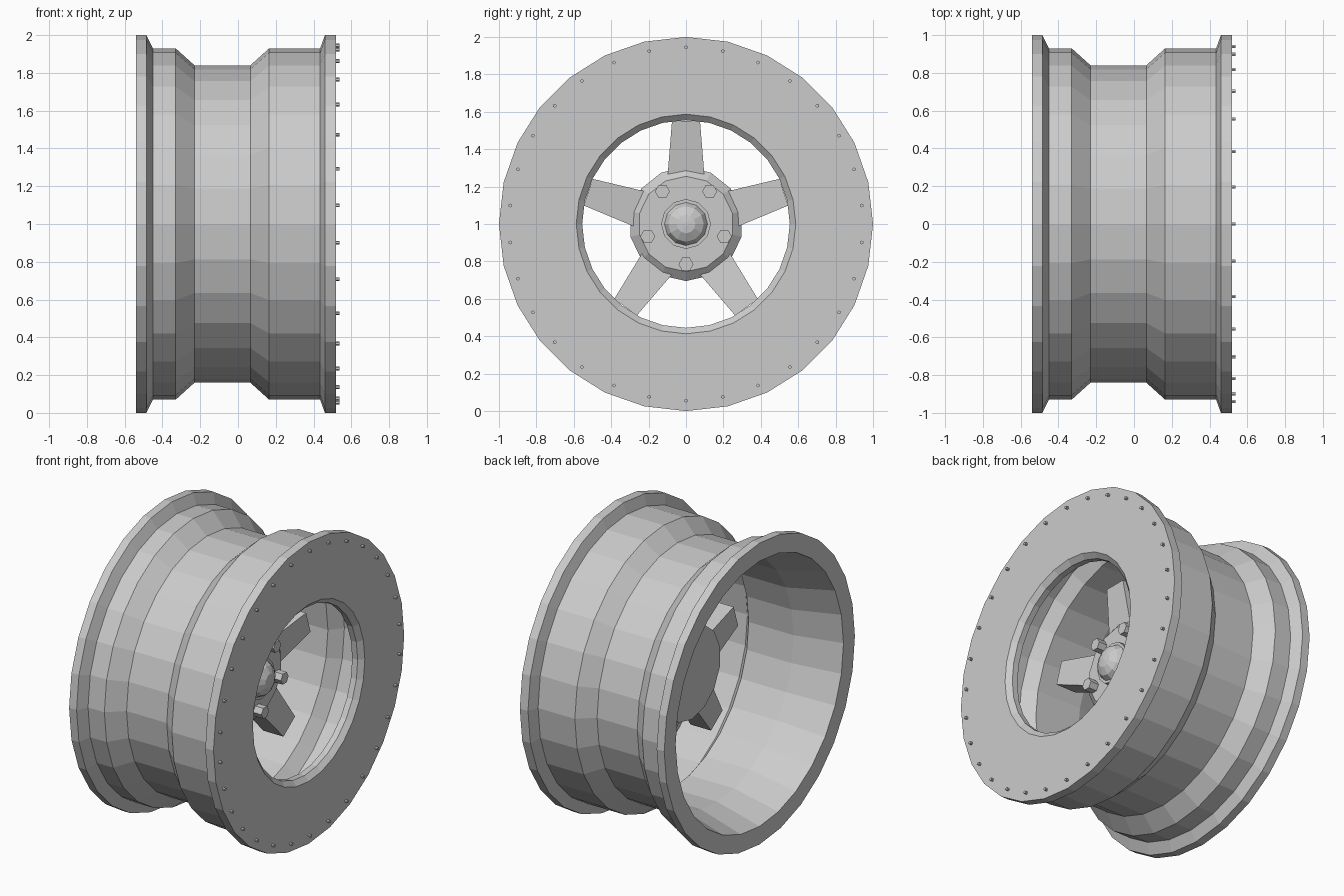
import bpy, bmesh
from math import sin, cos, pi, radians

if "Cube" in bpy.data.objects:
    bpy.data.objects.remove(bpy.data.objects["Cube"])

AXIS_Z = 1.0  # wheel axis runs along x at this height


def finish(name, bm):
    bmesh.ops.recalc_face_normals(bm, faces=bm.faces[:])
    me = bpy.data.meshes.new(name)
    bm.to_mesh(me)
    bm.free()
    ob = bpy.data.objects.new(name, me)
    ob.location.z = AXIS_Z
    bpy.context.collection.objects.link(ob)
    return ob


def lathe(bm, profile, sides, closed=False, cy=0.0, cz=0.0, start=pi / 2):
    """Spin (x, radius) points about the x axis; open profiles get end caps."""
    rings = []
    for x, r in profile:
        rings.append([bm.verts.new((x, cy + r * cos(start + 2 * pi * i / sides),
                                    cz + r * sin(start + 2 * pi * i / sides)))
                      for i in range(sides)])
    n = len(rings)
    for k in range(n if closed else n - 1):
        a, b = rings[k], rings[(k + 1) % n]
        for i in range(sides):
            j = (i + 1) % sides
            bm.faces.new((a[i], a[j], b[j], b[i]))
    if not closed:
        bm.faces.new(rings[0])
        bm.faces.new(rings[-1])


# Rim barrel with drop centre, flanges and front face plate
bm = bmesh.new()
lathe(bm, [(-.54, 1), (-.485, 1), (-.45, .93), (-.33, .93), (-.23, .84),
           (.065, .84), (.165, .93), (.435, .93), (.46, 1), (.52, 1),
           (.52, .89), (.52, .587), (.49, .555), (.45, .555), (.43, .88),
           (.165, .88), (.1, .80), (-.23, .80), (-.54, .88)], 28, closed=True)
finish("rim", bm)

# Small bolts around the outer edge
bm = bmesh.new()
for i in range(30):
    a = pi / 2 + 2 * pi * i / 30
    lathe(bm, [(.51, .01), (.538, .01)], 6, cy=.945 * cos(a), cz=.945 * sin(a))
finish("edge_bolts", bm)

# Hub disc with chamfered front
bm = bmesh.new()
lathe(bm, [(-.04, .305), (.10, .305), (.14, .255)], 14)
finish("hub", bm)

# Tapered spokes
bm = bmesh.new()
for k in range(5):
    a = pi / 2 + radians(72 * k)
    rings = []
    for r, w, x0, x1 in ((.24, .10, -.02, .11), (.55, .075, 0, .15)):
        rings.append([bm.verts.new((x, r * cos(a) - s * w * sin(a),
                                    r * sin(a) + s * w * cos(a)))
                      for x, s in ((x0, -1), (x0, 1), (x1, 1), (x1, -1))])
    p, q = rings
    for i in range(4):
        j = (i + 1) % 4
        bm.faces.new((p[i], p[j], q[j], q[i]))
    bm.faces.new(p)
    bm.faces.new(q)
finish("spokes", bm)

# Hexagonal lug nuts between the spokes
bm = bmesh.new()
for k in range(5):
    a = -pi / 2 + radians(72 * k)
    lathe(bm, [(.12, .04), (.20, .04)], 6, cy=.215 * cos(a),
          cz=.215 * sin(a), start=0)
finish("lug_nuts", bm)

# Centre cap: collar and faceted dome
bm = bmesh.new()
lathe(bm, [(.12, .133), (.175, .133), (.175, .115), (.21, .095),
           (.235, .05), (.24, .01)], 12)
finish("centre_cap", bm)
